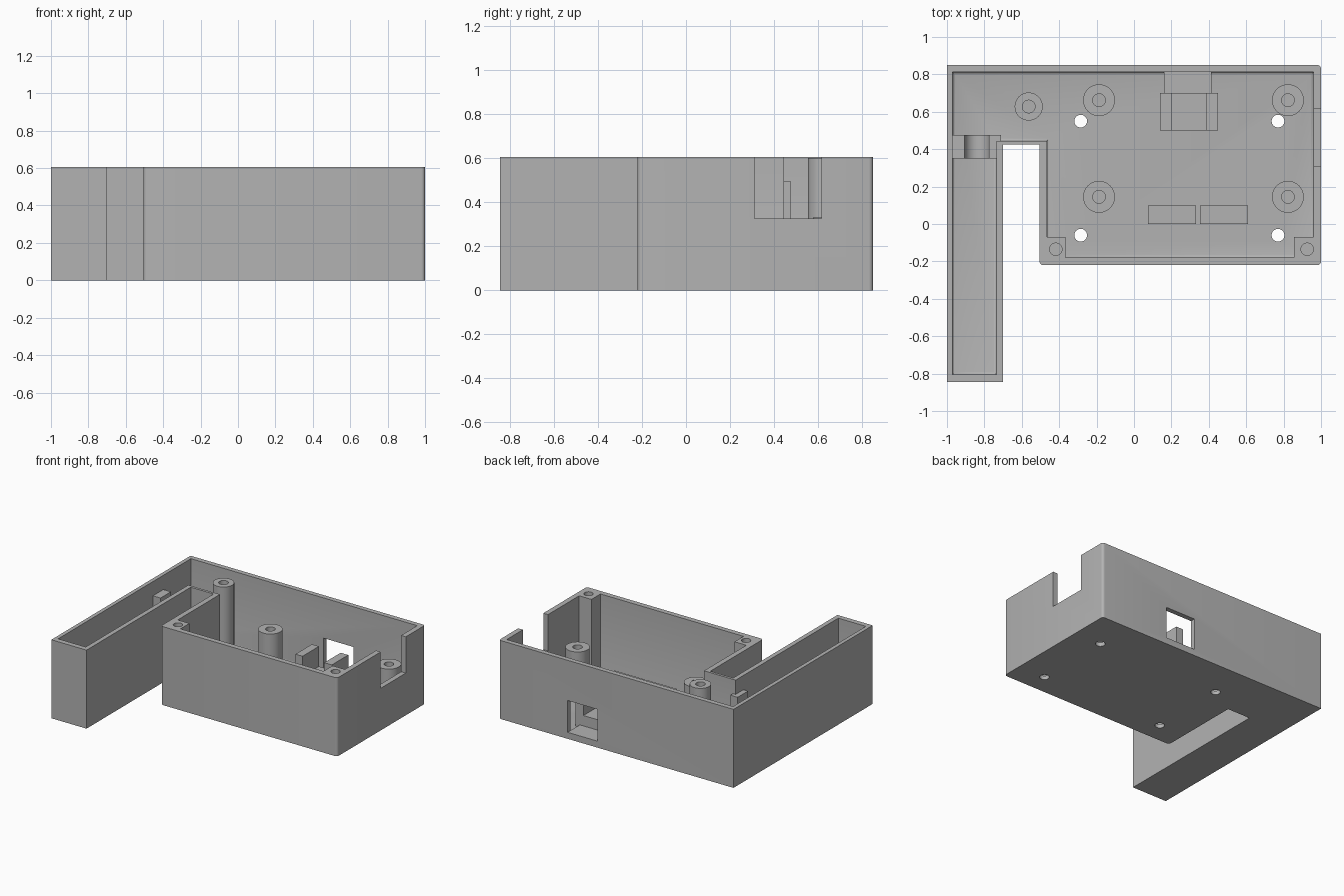
import bpy, bmesh, math

cube = bpy.data.objects.get("Cube")
if cube:
    bpy.data.objects.remove(cube, do_unlink=True)

HEIGHT, FLOOR = 0.605, 0.03

grey = bpy.data.materials.new("plain grey")
grey.use_nodes = True
grey.diffuse_color = (0.45, 0.45, 0.45, 1)
grey.node_tree.nodes["Principled BSDF"].inputs["Base Color"].default_value = (0.45, 0.45, 0.45, 1)


def finish(bm, name):
    bmesh.ops.recalc_face_normals(bm, faces=bm.faces)
    mesh = bpy.data.meshes.new(name)
    bm.to_mesh(mesh)
    bm.free()
    mesh.materials.append(grey)
    obj = bpy.data.objects.new(name, mesh)
    bpy.context.collection.objects.link(obj)
    return obj


def prism(name, outline, z0, z1, round_corners=(), floor_fillet=0):
    bm = bmesh.new()
    base = [bm.verts.new((x, y, z0)) for x, y in outline]
    face = bm.faces.new(base)
    out = bmesh.ops.extrude_face_region(bm, geom=[face])["geom"]
    for v in out:
        if isinstance(v, bmesh.types.BMVert):
            v.co.z = z1
    bmesh.ops.recalc_face_normals(bm, faces=bm.faces)
    edges = [e for e in bm.edges if abs(e.verts[0].co.z - e.verts[1].co.z) > 0.01
             and any(math.dist(e.verts[0].co.xy, c) < 0.001 for c in round_corners)]
    if edges:
        bmesh.ops.bevel(bm, geom=edges, offset=0.02, segments=5, profile=0.5, affect='EDGES')
    if floor_fillet:
        low = [e for e in bm.edges if all(abs(v.co.z - z0) < 1e-5 for v in e.verts)]
        bmesh.ops.bevel(bm, geom=low, offset=floor_fillet, segments=3, profile=0.5, affect='EDGES')
    return finish(bm, name)


def box(name, x0, x1, y0, y1, z0, z1):
    return prism(name, [(x0, y0), (x1, y0), (x1, y1), (x0, y1)], z0, z1)


def cylinder(name, x, y, radius, z0, z1, sides=40):
    ring = [(x + radius * math.cos(2 * math.pi * i / sides),
             y + radius * math.sin(2 * math.pi * i / sides)) for i in range(sides)]
    return prism(name, ring, z0, z1)


def cut(obj, cutters):
    # Subtract each cutter, bake the result, then discard the cutters
    for c in cutters:
        mod = obj.modifiers.new("cut", 'BOOLEAN')
        mod.operation, mod.solver, mod.object = 'DIFFERENCE', 'EXACT', c
    deps = bpy.context.evaluated_depsgraph_get()
    mesh = bpy.data.meshes.new_from_object(obj.evaluated_get(deps))
    obj.modifiers.clear()
    obj.data = mesh
    for c in cutters:
        bpy.data.objects.remove(c, do_unlink=True)
    return obj


# Hollow case: wide compartment with a long narrow arm
outer = [(-1, -0.845), (-0.7, -0.845), (-0.7, 0.425), (-0.505, 0.425),
         (-0.505, -0.22), (1, -0.22), (1, 0.85), (-1, 0.85)]
inner = [(-0.97, -0.805), (-0.735, -0.805), (-0.735, 0.445), (-0.465, 0.445),
         (-0.465, -0.18), (0.96, -0.18), (0.96, 0.812), (-0.97, 0.812)]
case = prism("case", outer, 0, HEIGHT, [(1, -0.22), (1, 0.85), (-0.505, -0.22)])
cutters = [
    prism("cavity", inner, FLOOR, 0.8, floor_fillet=0.015),
    box("side_notch", 0.9, 1.1, 0.31, 0.615, 0.325, 0.8),
    box("socket_window", 0.16, 0.415, 0.78, 0.9, 0.05, 0.295),
]
for x in (-0.285, 0.77):
    for y in (-0.06, 0.55):
        cutters.append(cylinder("floor_hole", x, y, 0.034, -0.1, 0.2))
cut(case, cutters)
parts = [case]


# Hollow round posts: four board standoffs and one tall lid post
def post(name, x, y, radius, top):
    tube = cylinder(name, x, y, radius, FLOOR - 0.01, top)
    parts.append(cut(tube, [cylinder("bore", x, y, 0.034, FLOOR, 0.8, 32)]))


for x in (-0.187, 0.823):
    for y in (0.145, 0.662):
        post("board_standoff", x, y, 0.085, 0.33)
post("tall_lid_post", -0.563, 0.628, 0.075, 0.6)

# Front corner blocks with screw holes
for x0, x1, hole_x in ((-0.48, -0.365, -0.418), (0.855, 0.97, 0.926)):
    block = box("corner_screw_block", x0, x1, -0.19, -0.07, FLOOR - 0.01, HEIGHT)
    parts.append(cut(block, [cylinder("bore", hole_x, -0.135, 0.033, 0.15, 0.8, 32)]))

# Socket cradle behind the rear window
parts += [
    box("cradle_right_cheek", 0.14, 0.2, 0.5, 0.7, FLOOR - 0.01, 0.285),
    box("cradle_left_cheek", 0.385, 0.45, 0.5, 0.7, FLOOR - 0.01, 0.285),
    box("cradle_bed", 0.19, 0.395, 0.5, 0.7, FLOOR - 0.01, 0.13),
    box("window_shelf", 0.16, 0.415, 0.69, 0.82, FLOOR - 0.01, 0.05),
]

# Board support blocks
for x0, x1 in ((0.075, 0.332), (0.353, 0.61)):
    parts.append(box("board_support", x0, x1, 0, 0.1, FLOOR - 0.01, 0.15))

# Partition across the arm with a round-bottomed cable slot
partition = box("cable_partition", -0.98, -0.712, 0.35, 0.477, FLOOR - 0.01, 0.495)
slot_outline = [(-0.84 + 0.066 * math.cos(a), 0.3 + 0.066 * math.sin(a))
                for a in (math.pi + math.pi * i / 20 for i in range(21))]
slot_outline += [(-0.774, 0.8), (-0.906, 0.8)]
slot = prism("slot", slot_outline, 0.3, 0.55)
for v in slot.data.vertices:
    v.co = (v.co.x, v.co.z, v.co.y)
slot.data.flip_normals()
parts.append(cut(partition, [slot]))

# Smooth the round walls while keeping crisp edges
bpy.ops.object.select_all(action='DESELECT')
for p in parts:
    p.select_set(True)
bpy.context.view_layer.objects.active = case
bpy.ops.object.shade_smooth_by_angle(angle=math.radians(35))
